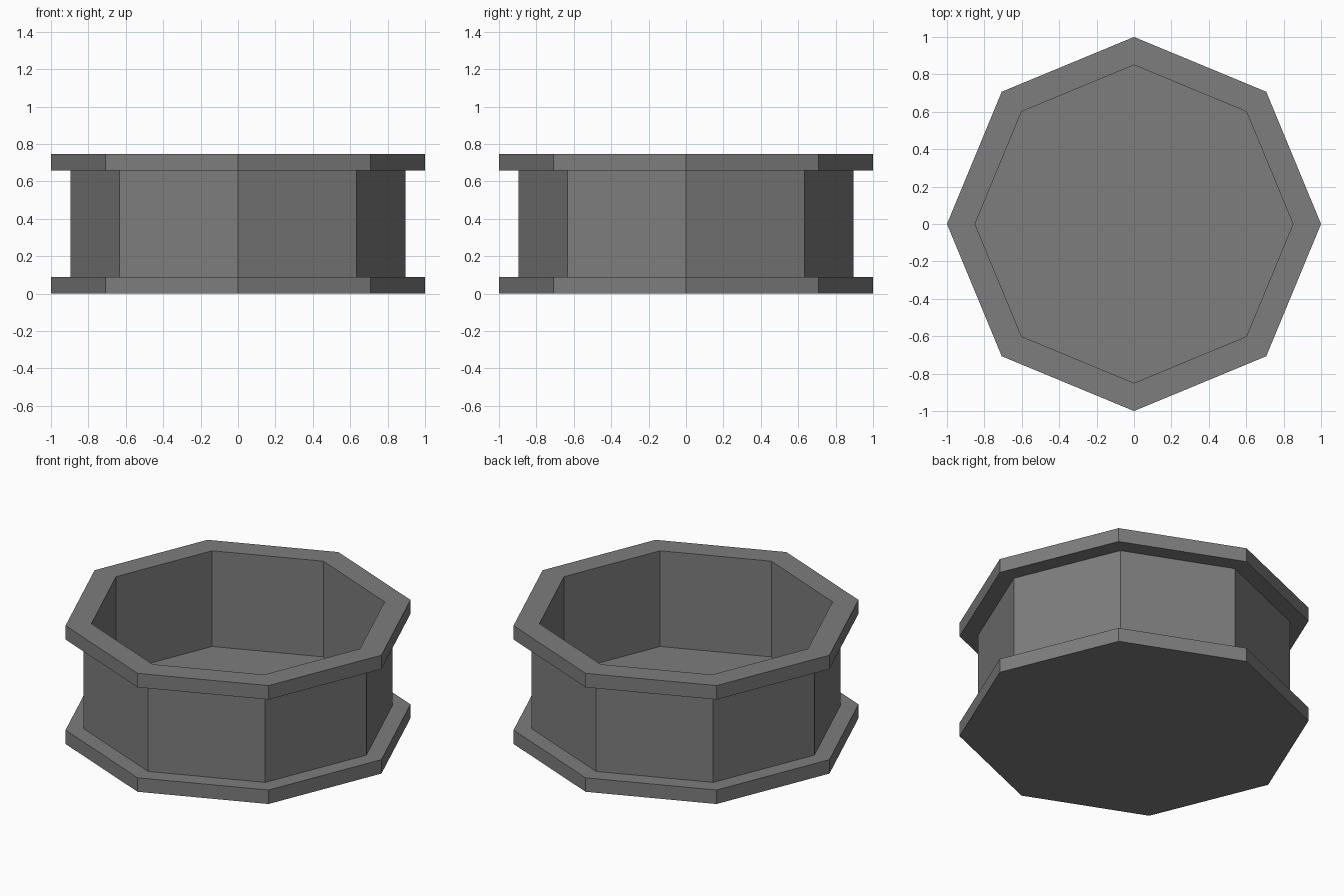
import bpy, bmesh
from math import cos, sin, tau

if "Cube" in bpy.data.objects:
    bpy.data.objects.remove(bpy.data.objects["Cube"])

SIDES = 8


def lathe(name, profile):
    """Turn an open (radius, z) profile into a faceted solid, capped at both ends."""
    bm = bmesh.new()
    rings = [[bm.verts.new((r * cos(tau * i / SIDES), r * sin(tau * i / SIDES), z))
              for i in range(SIDES)] for r, z in profile]
    for a, b in zip(rings, rings[1:]):
        for i in range(SIDES):
            j = (i + 1) % SIDES
            bm.faces.new((a[i], a[j], b[j], b[i]))
    bm.faces.new(rings[0][::-1])
    bm.faces.new(rings[-1])
    bmesh.ops.recalc_face_normals(bm, faces=bm.faces)
    mesh = bpy.data.meshes.new(name)
    bm.to_mesh(mesh)
    bm.free()
    obj = bpy.data.objects.new(name, mesh)
    bpy.context.collection.objects.link(obj)
    return obj


# Octagonal basin: base flange, wall, rim flange, then the hollow and its floor
basin = lathe("octagonal_basin", [
    (1.0, 0.0), (1.0, 0.088),
    (0.895, 0.088), (0.895, 0.658),
    (1.0, 0.658), (1.0, 0.746),
    (0.85, 0.746), (0.85, 0.143),
])

# Dark grey stone
stone = bpy.data.materials.new("dark_stone")
stone.diffuse_color = (0.205, 0.205, 0.205, 1.0)
stone.use_nodes = True
stone.node_tree.nodes["Principled BSDF"].inputs["Base Color"].default_value = stone.diffuse_color
basin.data.materials.append(stone)
